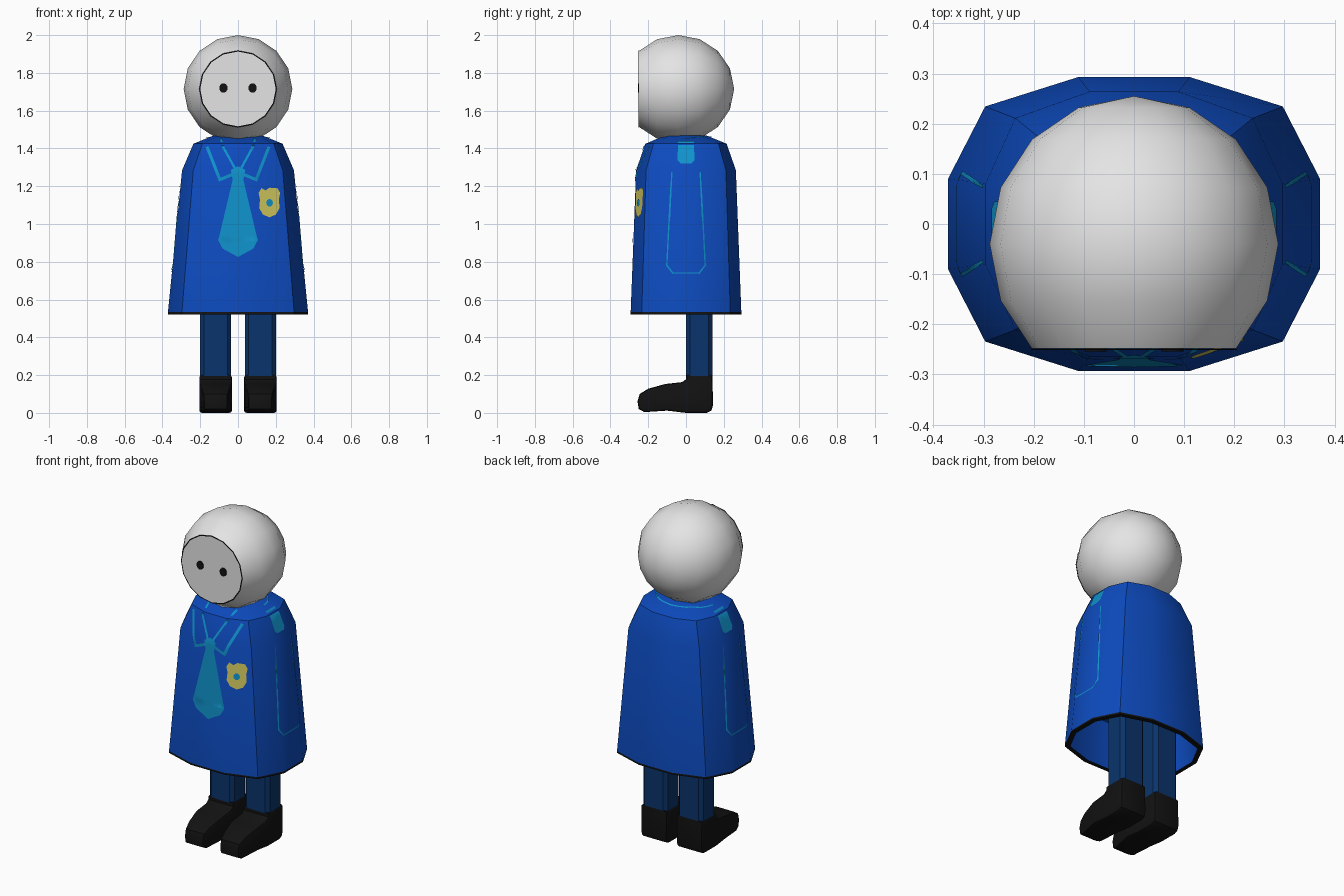
import bpy, bmesh, math
from mathutils import Vector
from mathutils.bvhtree import BVHTree

if "Cube" in bpy.data.objects:
    bpy.data.objects.remove(bpy.data.objects["Cube"])


def mat(name, rgb):
    m = bpy.data.materials.new(name)
    m.diffuse_color = (*rgb, 1)
    m.use_nodes = True
    m.node_tree.nodes["Principled BSDF"].inputs["Base Color"].default_value = m.diffuse_color
    return m


BLUE = mat("coat blue", (0.004, 0.07, 0.52))
NAVY = mat("trouser navy", (0.003, 0.034, 0.15))
AZURE = mat("azure", (0.005, 0.29, 0.6))
GOLD = mat("badge gold", (0.66, 0.6, 0.12))
GREY = mat("head grey", (0.78, 0.78, 0.78))
BLACK = mat("black", (0.006, 0.006, 0.006))


def finish(name, bm, mats, angle=30):
    me = bpy.data.meshes.new(name)
    bm.to_mesh(me)
    for m in mats:
        me.materials.append(m)
    me.shade_smooth()
    me.set_sharp_from_angle(angle=math.radians(angle))
    ob = bpy.data.objects.new(name, me)
    bpy.context.collection.objects.link(ob)
    return ob


def loft(bm, rings, cap_start=False, cap_end=False, mats=None):
    vs = [[bm.verts.new(p) for p in r] for r in rings]
    n = len(rings[0])
    for i in range(len(vs) - 1):
        for j in range(n):
            k = (j + 1) % n
            f = bm.faces.new((vs[i][j], vs[i][k], vs[i + 1][k], vs[i + 1][j]))
            f.material_index = mats[i] if mats else 0
    if cap_start:
        bm.faces.new(vs[0][::-1])
    if cap_end:
        bm.faces.new(vs[-1])
    return vs


# Coat: twelve-sided section, hollow at the hem with a black rim
QUARTER = [(1.0, 0.307), (0.8, 0.80), (0.3, 1.0)]
SECTION = (QUARTER + [(-x, y) for x, y in QUARTER[::-1]]
           + [(-x, -y) for x, y in QUARTER] + [(x, -y) for x, y in QUARTER[::-1]])


def ring(rx, ry, z):
    return [(x * rx, y * ry, z) for x, y in SECTION]


bm = bmesh.new()
loft(bm, [ring(0.32, 0.25, 0.8), ring(0.345, 0.268, 0.522), ring(0.371, 0.293, 0.522),
          ring(0.371, 0.293, 0.533), ring(0.296, 0.264, 1.285),
          ring(0.236, 0.215, 1.425), ring(0.13, 0.11, 1.468)],
     True, True, [0, 1, 1, 0, 0, 0])
bm.normal_update()
tree = BVHTree.FromBMesh(bm)
finish("coat", bm, [BLUE, BLACK])
bm.free()

# Mapping from flat (u, v) drawings to 3D, with the projection direction
VIEWS = {
    "front": (lambda u, v: Vector((u, -1, v)), Vector((0, 1, 0))),
    "right": (lambda u, v: Vector((1, u, v)), Vector((-1, 0, 0))),
    "left": (lambda u, v: Vector((-1, u, v)), Vector((1, 0, 0))),
    "top": (lambda u, v: Vector((u, v, 3)), Vector((0, 0, -1))),
}


def decal(name, polys, material, view, off=0.004, step=0.03):
    """Thin plate that follows the coat surface."""
    to3d, d = VIEWS[view]
    bm = bmesh.new()
    for p in polys:
        bm.faces.new([bm.verts.new((u, v, 0)) for u, v in p])
    bmesh.ops.triangulate(bm, faces=bm.faces[:])
    for axis in (0, 1):
        lo = min(v.co[axis] for v in bm.verts)
        hi = max(v.co[axis] for v in bm.verts)
        no = Vector((1 - axis, axis, 0))
        for i in range(1, int((hi - lo) / step) + 1):
            bmesh.ops.bisect_plane(bm, geom=bm.verts[:] + bm.edges[:] + bm.faces[:],
                                   plane_co=no * (lo + i * step), plane_no=no)
    for v in bm.verts:
        start = to3d(v.co.x, v.co.y)
        hit, normal, _, _ = tree.ray_cast(start, d)
        if hit:
            if normal.dot(d) > 0:
                normal = -normal
            v.co = hit + normal * off
        else:
            v.co = start + d
    bm.normal_update()
    for f in bm.faces:
        if f.normal.dot(d) > 0:
            f.normal_flip()
    finish(name, bm, [material])
    bm.free()


def stroke(pts, w):
    """Quads along a polyline."""
    quads = []
    for a, b in zip(pts, pts[1:]):
        a, b = Vector(a), Vector(b)
        t = (b - a).normalized() * w / 2
        s = Vector((-t.y, t.x))
        quads.append([a - t + s, a - t - s, b + t - s, b + t + s])
    return quads


def circle(cx, cy, rx, ry, n=16):
    return [(cx + rx * math.cos(2 * math.pi * i / n), cy + ry * math.sin(2 * math.pi * i / n))
            for i in range(n)]


def mirrored(half):
    return half + [(-x, y) for x, y in half[::-1] if x > 0]


# Tie, collar and badge
decal("tie", [mirrored([(0, 0.825), (0.082, 0.87), (0.104, 0.915), (0.028, 1.235),
                        (0.038, 1.285), (0, 1.305)])], AZURE, "front")
for s, side in ((-1, "left"), (1, "right")):
    decal(side + "_lapel", stroke([(s * 0.16, 1.40), (s * 0.095, 1.235), (s * 0.03, 1.262)], 0.016),
          AZURE, "front")
    decal(side + "_collar", stroke([(s * 0.09, 1.445), (s * 0.075, 1.40), (s * 0.02, 1.30)], 0.012),
          AZURE, "front")
shield = mirrored([(0, 1.035), (0.035, 1.05), (0.054, 1.085), (0.05, 1.13), (0.057, 1.165),
                   (0.042, 1.19), (0.02, 1.178), (0, 1.192)])
decal("badge", [[(x + 0.165, z) for x, z in shield]], GOLD, "front")
decal("badge_centre", [circle(0.165, 1.112, 0.018, 0.02, 10)], AZURE, "front", 0.007)
neck = [(0.175 * math.cos(a), 0.14 * math.sin(a))
        for a in [math.pi * (i / 12) for i in range(13)]]
decal("neck_line", stroke(neck, 0.008), AZURE, "top")

# Shoulder patches and sleeve outlines
for side in ("left", "right"):
    decal(side + "_shoulder_patch", [[(-0.045, 1.335), (-0.03, 1.32), (0.03, 1.32), (0.045, 1.335),
                                      (0.042, 1.435), (-0.042, 1.435)]], AZURE, side)
    u = [(0.075, 1.27), (0.1, 0.78), (0.07, 0.74)]
    decal(side + "_sleeve_line", stroke(u + [(-y, z) for y, z in u[::-1]], 0.007), AZURE, side)

# Head: ball with its pole at the back and a flat face at the front
CY, CZ, N = -0.04, 1.715, 16


def head_ring(r, y):
    return [(x, y, z) for x, z in circle(0, CZ, r * 1.01, r, N)]


bm = bmesh.new()
R = 0.285
rows = loft(bm, [head_ring(R * math.sin(a), CY + 0.295 * math.cos(a))
                 for a in [math.radians(22.5 * i) for i in range(1, 7)]], False, True)
pole = bm.verts.new((0, CY + 0.295, CZ))
for j in range(N):
    bm.faces.new((rows[0][(j + 1) % N], rows[0][j], pole))
bmesh.ops.recalc_face_normals(bm, faces=bm.faces[:])
finish("head", bm, [GREY])
bm.free()
FACE_Y = CY - 0.295 * math.sin(math.radians(45))

# Thin black outline round the face
bm = bmesh.new()
loft(bm, [head_ring(0.2035, FACE_Y - 0.001), head_ring(0.2035, FACE_Y - 0.003),
          head_ring(0.198, FACE_Y - 0.003)])
bmesh.ops.recalc_face_normals(bm, faces=bm.faces[:])
finish("face_outline", bm, [BLACK])
bm.free()

# Eyes
for s, side in ((-1, "left"), (1, "right")):
    bm = bmesh.new()
    loft(bm, [[(x, y, z) for x, z in circle(s * 0.077, 1.72, 0.022, 0.025)]
              for y in (FACE_Y, FACE_Y - 0.006)], True, True)
    bmesh.ops.recalc_face_normals(bm, faces=bm.faces[:])
    finish(side + "_eye", bm, [BLACK])
    bm.free()

# Legs and boots
BOOT = [(0.14, 0.2), (0.0, 0.2), (0.0, 0.178), (-0.02, 0.163), (-0.11, 0.153), (-0.2, 0.128),
        (-0.245, 0.1), (-0.257, 0.06), (-0.25, 0.02), (-0.22, 0.004), (-0.1, 0.012),
        (0.0, 0.0), (0.11, 0.0), (0.135, 0.012), (0.143, 0.04)]
for s, side in ((-1, "left"), (1, "right")):
    cx, c = s * 0.118, 0.02
    hx, y0, y1 = 0.082, 0.0, 0.14
    sec = [(hx, y0 + c), (hx, y1 - c), (hx - c, y1), (c - hx, y1),
           (-hx, y1 - c), (-hx, y0 + c), (c - hx, y0), (hx - c, y0)]
    bm = bmesh.new()
    loft(bm, [[(cx + x, y, z) for x, y in sec] for z in (0.195, 0.8)], True, True)
    finish(side + "_leg", bm, [NAVY])
    bm.free()

    bm = bmesh.new()
    loft(bm, [[(cx + x, y, z) for y, z in BOOT] for x in (-0.087, 0.087)], True, True)
    bmesh.ops.recalc_face_normals(bm, faces=bm.faces[:])
    rim = [e for e in bm.edges if abs(e.verts[0].co.x - e.verts[1].co.x) < 1e-5]
    bmesh.ops.bevel(bm, geom=rim, offset=0.018, segments=2, affect='EDGES', profile=0.5,
                    clamp_overlap=True)
    # Toe narrows towards the front
    for v in bm.verts:
        if v.co.y < -0.12:
            v.co.x = cx + (v.co.x - cx) * (1 - 0.3 * (-0.12 - v.co.y) / 0.14)
    finish(side + "_boot", bm, [BLACK])
    bm.free()
